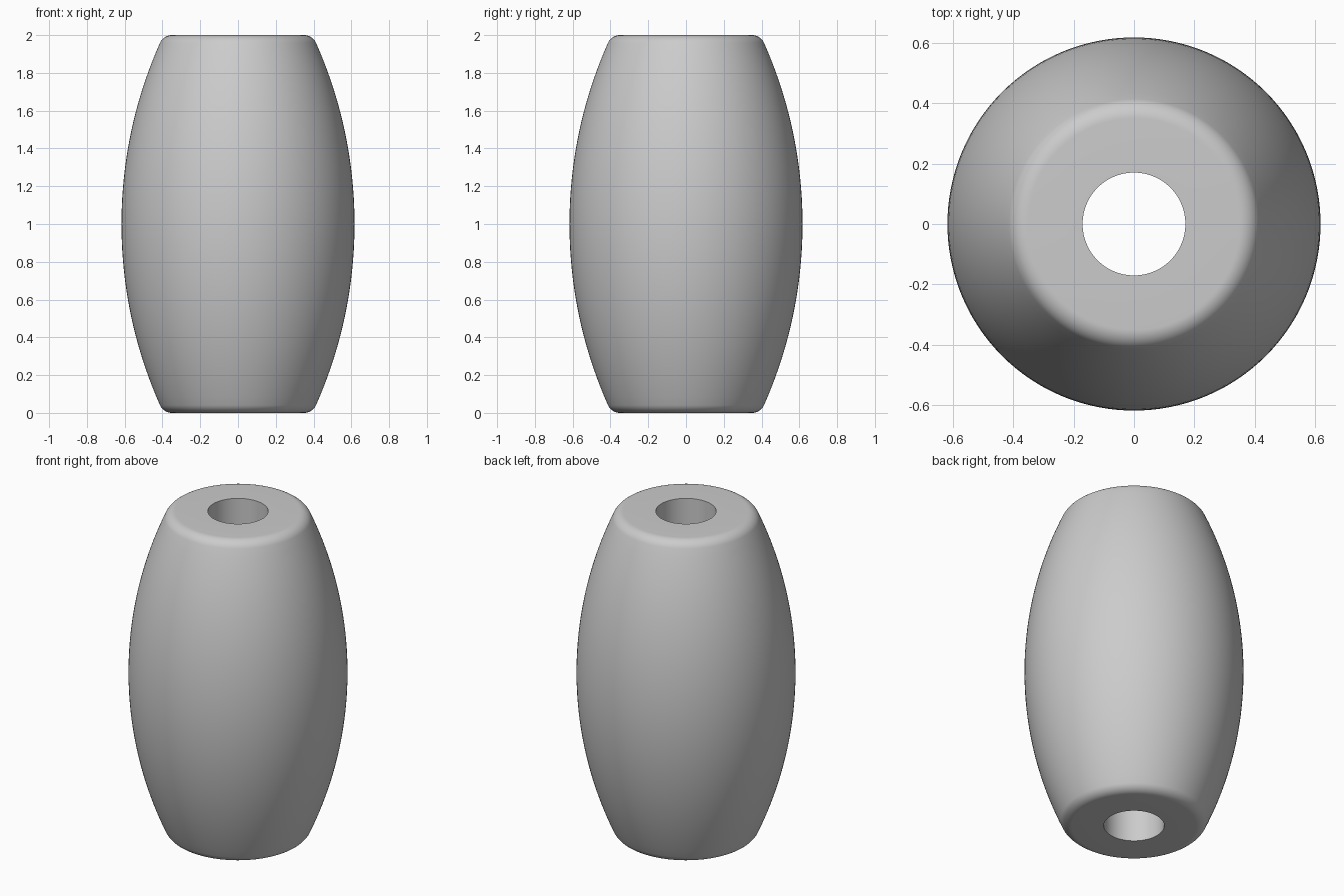
import bpy, bmesh, math

cube = bpy.data.objects.get("Cube")
if cube:
    bpy.data.objects.remove(cube, do_unlink=True)

# Overall dimensions
BELLY = 0.617    # widest radius
HOLE = 0.17      # bore radius
ARC = 2.356      # radius of the bulging side
FILLET = 0.07    # rounding of the end rims
SEGMENTS = 128

mat = bpy.data.materials.new("plain grey")
mat.use_nodes = True
grey = (0.6, 0.6, 0.6, 1)
mat.diffuse_color = grey
mat.node_tree.nodes["Principled BSDF"].inputs["Base Color"].default_value = grey


def arc(cx, cz, radius, start, end, steps):
    """Points along a circular arc in the profile plane."""
    angles = [start + (end - start) * i / steps for i in range(steps + 1)]
    return [(cx + radius * math.cos(a), cz + radius * math.sin(a)) for a in angles]


# Upper half profile: bulging side running tangentially into the rim fillet
arc_x = BELLY - ARC
reach = math.sqrt((ARC - FILLET) ** 2 - (1 - FILLET) ** 2)
tangent = math.atan2(1 - FILLET, reach)
upper = arc(arc_x, 1, ARC, 0, tangent, 20)
upper += arc(arc_x + reach, 2 - FILLET, FILLET, tangent, math.pi / 2, 10)[1:]
upper.append((HOLE, 2))

# Mirror for the lower half
profile = [(r, 2 - z) for r, z in reversed(upper[1:])] + upper

# Closed profile rings, the last strip forming the bore
bm = bmesh.new()
rings = []
for r, z in profile:
    rings.append([bm.verts.new((r * math.cos(a), r * math.sin(a), z))
                  for a in (math.tau * i / SEGMENTS for i in range(SEGMENTS))])
for k, ring in enumerate(rings):
    above = rings[(k + 1) % len(rings)]
    for i in range(SEGMENTS):
        j = (i + 1) % SEGMENTS
        bm.faces.new((ring[i], ring[j], above[j], above[i]))
bmesh.ops.recalc_face_normals(bm, faces=bm.faces)

mesh = bpy.data.meshes.new("barrel_bead")
bm.to_mesh(mesh)
bm.free()
mesh.materials.append(mat)
bead = bpy.data.objects.new("barrel_bead", mesh)
bpy.context.collection.objects.link(bead)

# Smooth surfaces with crisp bore edges
bpy.ops.object.select_all(action="DESELECT")
bead.select_set(True)
bpy.context.view_layer.objects.active = bead
bpy.ops.object.shade_smooth_by_angle(angle=math.radians(30))
